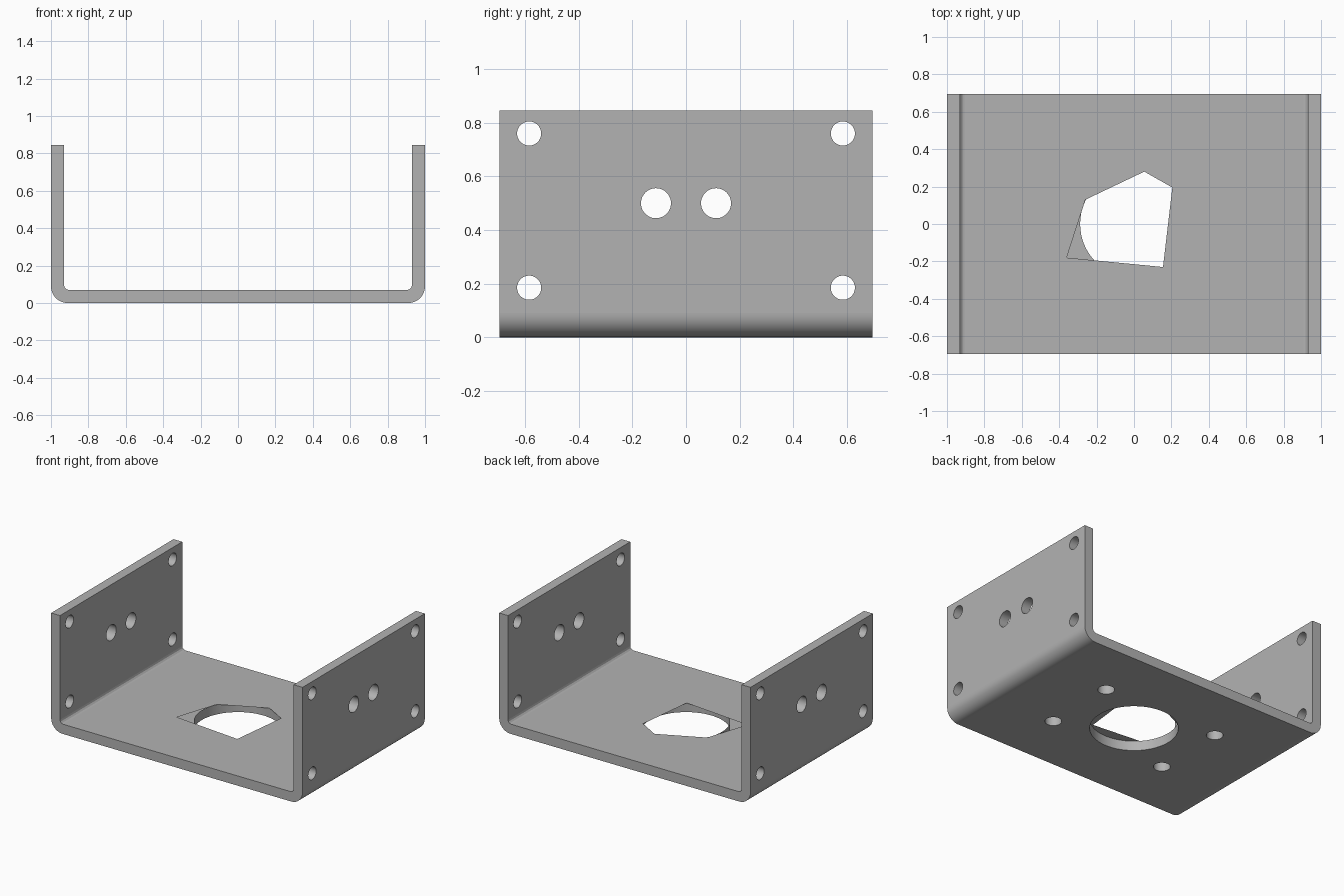
import bpy
import bmesh
from math import sin, cos, pi
from mathutils import Vector

cube = bpy.data.objects.get("Cube")
if cube:
    bpy.data.objects.remove(cube)

DEPTH, HEIGHT, THICK = 0.695, 0.845, 0.07
R_OUT, R_IN = 0.09, 0.025
INNER = 1 - THICK

steel = bpy.data.materials.new("plain grey steel")
steel.use_nodes = True
grey = (0.45, 0.45, 0.45, 1)
steel.diffuse_color = grey
steel.node_tree.nodes["Principled BSDF"].inputs["Base Color"].default_value = grey

bm = bmesh.new()


def circle(u, v, r, n=48):
    return [(u + r * cos(2 * pi * i / n), v + r * sin(2 * pi * i / n)) for i in range(n)]


def rect(u0, u1, v0, v1):
    return [(u0, v0), (u1, v0), (u1, v1), (u0, v1)]


def panel(loops, place, normal):
    """Flat sheet from an outline and its holes."""
    edges = []
    for loop in loops:
        verts = [bm.verts.new(place(u, v)) for u, v in loop]
        edges += [bm.edges.new((verts[i - 1], verts[i])) for i in range(len(verts))]
    made = bmesh.ops.triangle_fill(bm, edges=edges, use_beauty=True, normal=normal)
    for f in made["geom"]:
        if isinstance(f, bmesh.types.BMFace):
            f.normal_update()
            if f.normal.dot(Vector(normal)) < 0:
                f.normal_flip()


def strip(a, b, closed=False, flip=False):
    """Quads joining two matching rows of points."""
    va = [bm.verts.new(p) for p in a]
    vb = [bm.verts.new(p) for p in b]
    for i in range(0 if closed else 1, len(va)):
        f = bm.faces.new((va[i - 1], va[i], vb[i], vb[i - 1]))
        if flip:
            f.normal_flip()


def bend(s, r, offset, n):
    """Quarter arc in x and z, from the side wall down to the floor."""
    cx, cz = 1 - offset - r, offset + r
    return [(s * (cx + r * cos(a)), cz - r * sin(a))
            for a in (pi / 2 * i / n for i in range(n + 1))]


# Floor: round openings below, a five-sided opening in the upper skin
bore = circle(0, 0, 0.288, 64)
screws = [circle(x, y, 0.055) for x in (-0.46, 0.46) for y in (-0.267, 0.267)]
pentagon = [(-0.36, -0.18), (0.155, -0.23), (0.205, 0.195), (0.055, 0.28), (-0.26, 0.13)]
flat_out, flat_in = 1 - R_OUT, INNER - R_IN
panel([rect(-flat_out, flat_out, -DEPTH, DEPTH), bore] + screws,
      lambda u, v: (u, v, 0), (0, 0, -1))
panel([rect(-flat_in, flat_in, -DEPTH, DEPTH), pentagon],
      lambda u, v: (u, v, THICK), (0, 0, 1))
for ring in [bore] + screws:
    strip([(u, v, 0) for u, v in ring], [(u, v, THICK) for u, v in ring], True, True)

# Side walls with mounting holes, rims and rounded bends
holes = [circle(y, z, 0.045) for y in (-0.585, 0.585) for z in (0.185, 0.76)]
holes += [circle(y, 0.5, 0.056) for y in (-0.112, 0.112)]
for s in (-1, 1):
    for x, low, face in ((1, R_OUT, s), (INNER, THICK + R_IN, -s)):
        panel([rect(-DEPTH, DEPTH, low, HEIGHT)] + holes,
              lambda u, v: (s * x, u, v), (face, 0, 0))
    for ring in holes:
        strip([(s * INNER, u, v) for u, v in ring], [(s, u, v) for u, v in ring], True, s > 0)
    panel([rect(INNER, 1, -DEPTH, DEPTH)], lambda u, v: (s * u, v, HEIGHT), (0, 0, 1))
    for r, offset, n, flip in ((R_OUT, 0, 12, s > 0), (R_IN, THICK, 3, s < 0)):
        arc = bend(s, r, offset, n)
        strip([(x, -DEPTH, z) for x, z in arc], [(x, DEPTH, z) for x, z in arc], flip=flip)

# Front and back ends: the U-shaped section
section = [(1, HEIGHT)] + bend(1, R_OUT, 0, 12) + bend(-1, R_OUT, 0, 12)[::-1]
section += [(-1, HEIGHT), (-INNER, HEIGHT)] + bend(-1, R_IN, THICK, 3)
section += bend(1, R_IN, THICK, 3)[::-1] + [(INNER, HEIGHT)]
for s in (-1, 1):
    panel([section], lambda u, v: (u, s * DEPTH, v), (0, s, 0))

bmesh.ops.remove_doubles(bm, verts=bm.verts, dist=0.0001)
mesh = bpy.data.meshes.new("bracket")
bm.to_mesh(mesh)
bm.free()
mesh.materials.append(steel)
bracket = bpy.data.objects.new("bracket", mesh)
bpy.context.scene.collection.objects.link(bracket)

# Smooth the bends and bores, keep the cut edges crisp
bpy.ops.object.select_all(action="DESELECT")
bracket.select_set(True)
bpy.context.view_layer.objects.active = bracket
bpy.ops.object.shade_smooth_by_angle(angle=0.45)
